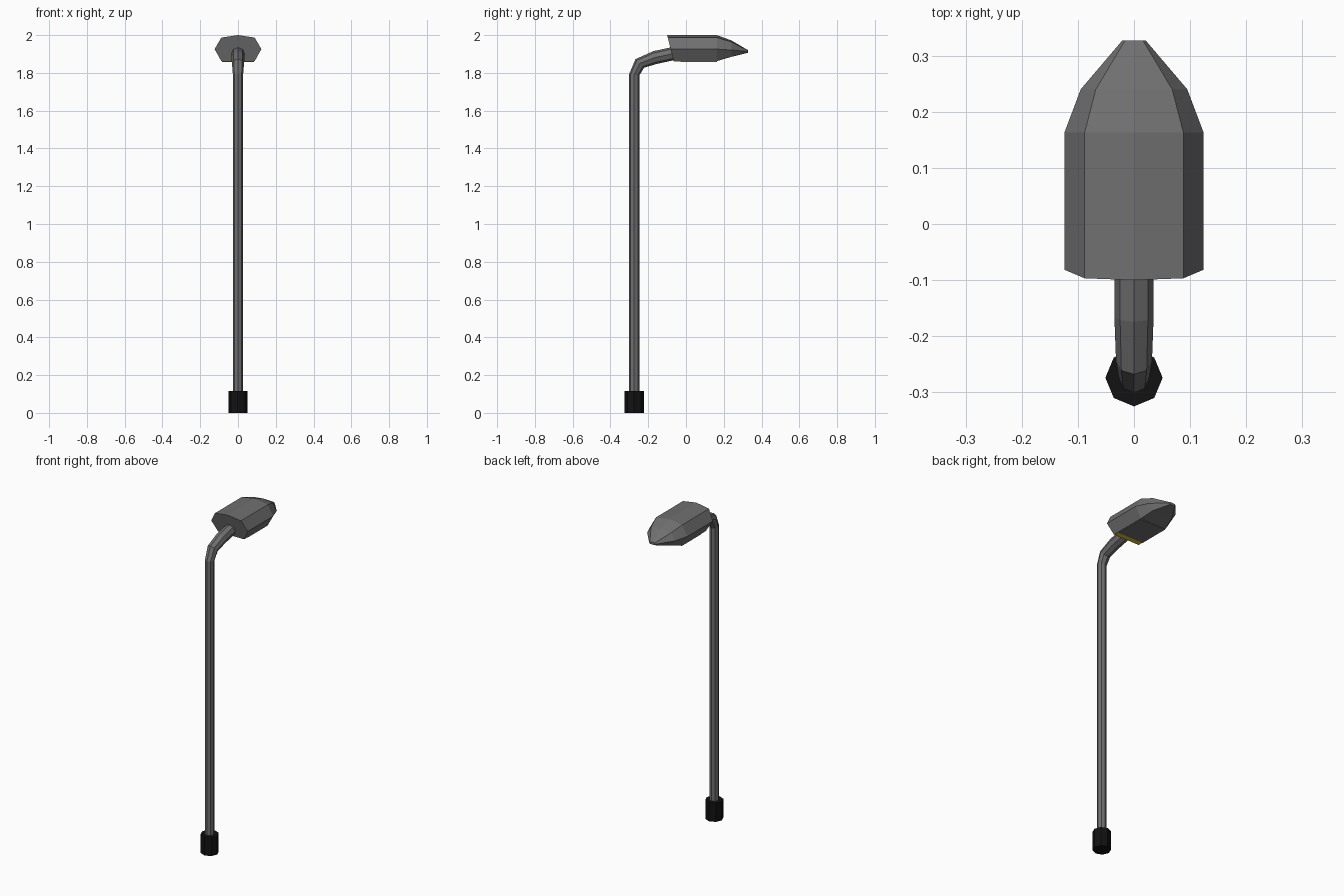
import bpy, bmesh
from math import cos, sin, pi, radians

if "Cube" in bpy.data.objects:
    bpy.data.objects.remove(bpy.data.objects["Cube"])


def material(name, rgb):
    m = bpy.data.materials.new(name)
    m.diffuse_color = (*rgb, 1)
    m.use_nodes = True
    m.node_tree.nodes["Principled BSDF"].inputs["Base Color"].default_value = m.diffuse_color
    return m


GREY = material("grey_metal", (0.16, 0.16, 0.16))
BLACK = material("black_metal", (0.006, 0.006, 0.006))
YELLOW = material("yellow_lens", (0.8, 0.55, 0.02))


def loft(name, rings, mat):
    """Skin equal-length point rings into a closed flat-shaded solid."""
    bm = bmesh.new()
    loops = [[bm.verts.new(p) for p in ring] for ring in rings]
    n = len(loops[0])
    for a, b in zip(loops, loops[1:]):
        for i in range(n):
            j = (i + 1) % n
            bm.faces.new((a[i], a[j], b[j], b[i]))
    bm.faces.new(loops[0])
    bm.faces.new(loops[-1])
    bmesh.ops.recalc_face_normals(bm, faces=bm.faces)
    me = bpy.data.meshes.new(name)
    bm.to_mesh(me)
    bm.free()
    me.materials.append(mat)
    ob = bpy.data.objects.new(name, me)
    bpy.context.collection.objects.link(ob)
    return ob


def octagon(y, z, r, tilt=0):
    """Octagon around a path point, tilted about x (0 = horizontal ring)."""
    t = radians(tilt)
    ring = []
    for k in range(8):
        u, v = r * cos(k * pi / 4), r * sin(k * pi / 4)
        ring.append((u, y + v * cos(t), z - v * sin(t)))
    return ring


def hull_ring(half, y, slant=0):
    """Mirror a half section (x, z); the first point lies on the centre line."""
    pts = half + [(-x, z) for x, z in reversed(half[1:])]
    return [(x, y + slant * (2 - z), z) for x, z in pts]


# Ground sleeve
PY = -0.274
loft("base_sleeve", [octagon(PY, 0, 0.051), octagon(PY, 0.115, 0.051)], BLACK)

# Pole that bends into a slightly thicker arm
loft("pole_and_arm", [
    octagon(PY, 0.10, 0.027),
    octagon(PY, 1.79, 0.027, 8),
    octagon(-0.245, 1.85, 0.032, 45),
    octagon(-0.165, 1.881, 0.035, 75),
    octagon(-0.05, 1.906, 0.035, 80),
], GREY)

# Lamp housing: slanted rear, straight body, tapering nose
body = [(0, 2.0), (0.088, 1.987), (0.124, 1.926), (0.088, 1.862)]
shoulder = [(0, 1.972), (0.068, 1.964), (0.095, 1.921), (0.068, 1.885)]
tip = [(0, 1.921), (0.016, 1.919), (0.021, 1.913), (0.016, 1.906)]
loft("lamp_housing", [
    hull_ring(body, -0.1, 0.25),
    hull_ring(body, 0.163),
    hull_ring(shoulder, 0.24),
    hull_ring(tip, 0.327),
], GREY)

# Underside: grey cover with the lens strip exposed behind it
def plate(name, y0, y1, z0, z1, hw, mat):
    ring = [(-hw, z0), (hw, z0), (hw, z1), (-hw, z1)]
    loft(name, [[(x, y, z) for x, z in ring] for y in (y0, y1)], mat)


plate("underside_cover", -0.028, 0.163, 1.857, 1.864, 0.085, GREY)
plate("lens", -0.063, -0.028, 1.860, 1.864, 0.085, YELLOW)
